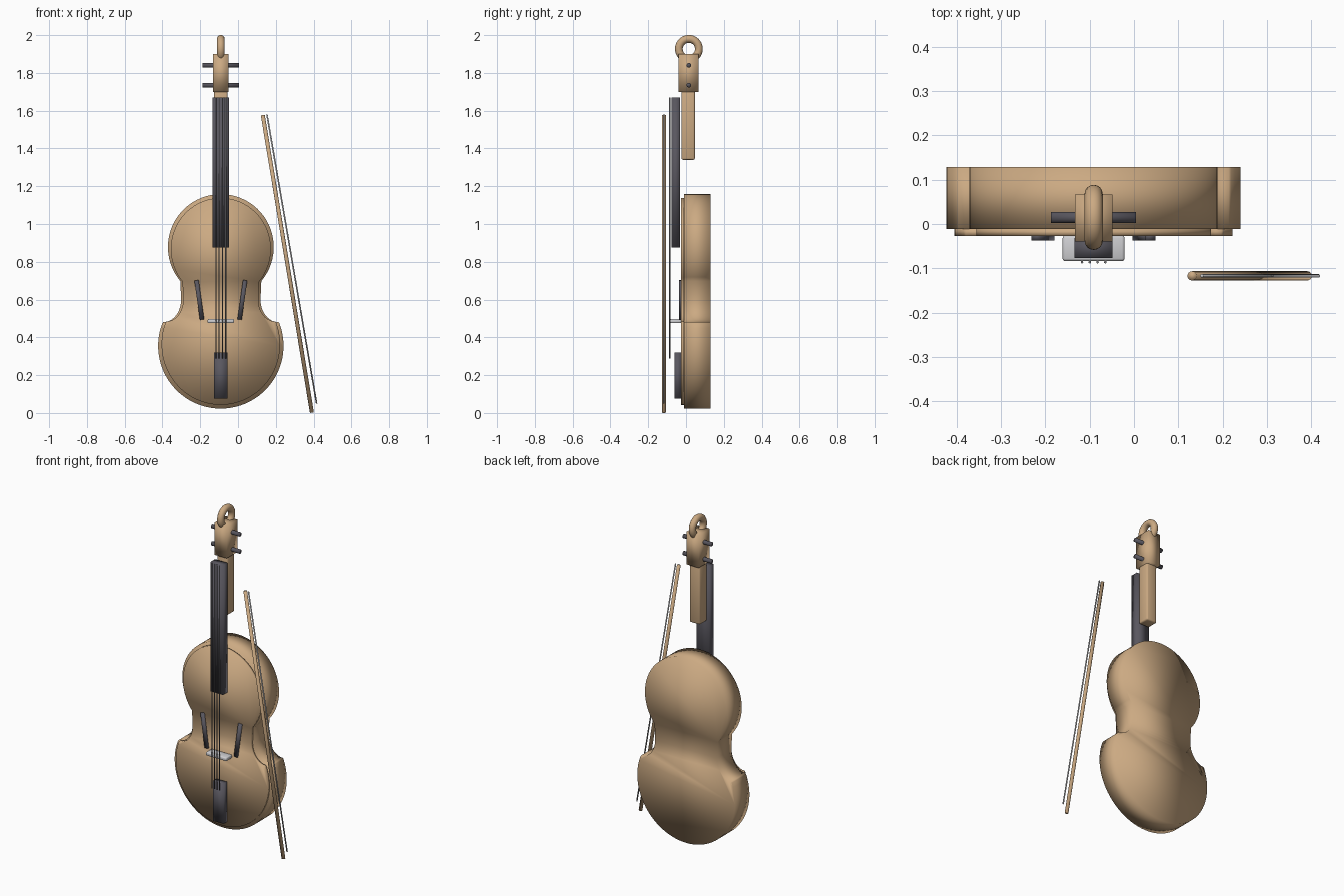
import bpy, bmesh, math
from mathutils import Vector

if "Cube" in bpy.data.objects:
    bpy.data.objects.remove(bpy.data.objects["Cube"])

CX = -0.091   # centre line of the violin


def material(name, rgb):
    m = bpy.data.materials.new(name)
    m.diffuse_color = (*rgb, 1)
    m.use_nodes = True
    m.node_tree.nodes["Principled BSDF"].inputs["Base Color"].default_value = m.diffuse_color
    return m


WOOD = material("tan_wood", (0.60, 0.40, 0.225))
DARK = material("dark_ebony", (0.10, 0.095, 0.115))
PALE = material("pale_grey", (0.62, 0.62, 0.64))
STEEL = material("string_grey", (0.30, 0.30, 0.32))


def finish(bm, name, mat):
    bmesh.ops.recalc_face_normals(bm, faces=bm.faces)
    me = bpy.data.meshes.new(name)
    bm.to_mesh(me)
    bm.free()
    me.shade_smooth()   # soft shading over every face, as in the model
    me.materials.append(mat)
    ob = bpy.data.objects.new(name, me)
    bpy.context.collection.objects.link(ob)
    return ob


def box(name, mat, x, y, z, bevel=0):
    bm = bmesh.new()
    bmesh.ops.create_cube(bm, size=1)
    for v in bm.verts:
        v.co = Vector(r[0] + (c + 0.5) * (r[1] - r[0]) for c, r in zip(v.co, (x, y, z)))
    if bevel:
        bmesh.ops.bevel(bm, geom=bm.edges[:], offset=bevel, segments=2,
                        profile=0.5, affect='EDGES')
    return finish(bm, name, mat)


def rod(name, mat, a, b, r, sides=16):
    a, b = Vector(a), Vector(b)
    bm = bmesh.new()
    bmesh.ops.create_cone(bm, cap_ends=True, segments=sides, radius1=r, radius2=r,
                          depth=(b - a).length)
    ob = finish(bm, name, mat)
    ob.location = (a + b) / 2
    ob.rotation_euler = (b - a).to_track_quat('Z', 'Y').to_euler()
    return ob


def arc(cx, cz, rx, rz, a0, a1, n):
    return [(cx + rx * math.cos(math.radians(a0 + (a1 - a0) * i / n)),
             cz + rz * math.sin(math.radians(a0 + (a1 - a0) * i / n))) for i in range(n + 1)]


# right half of the body outline: lower bout, corner curve, waist, upper bout
half = arc(0, 0.355, 0.332, 0.332, -90, 21, 24)
half += arc(0.305, 0.60, 0.095, 0.12, 270, 180, 10)
half += arc(0, 0.878, 0.28, 0.28, -40, 90, 24)
outline = half + [(-x, z) for x, z in half[-2:0:-1]]


def slab(name, y0, y1, sx=1, sz=1):
    bm = bmesh.new()
    f = bm.faces.new([bm.verts.new((CX + x * sx, y0, 0.59 + (z - 0.59) * sz))
                      for x, z in outline])
    ext = bmesh.ops.extrude_face_region(bm, geom=[f], use_keep_orig=True)
    for v in ext['geom']:
        if isinstance(v, bmesh.types.BMVert):
            v.co.y = y1
    return finish(bm, name, WOOD)


# body and top plate
slab("body", -0.011, 0.129)
slab("top_plate", -0.027, -0.011, 0.945, 0.965)

# neck, pegbox and scroll
box("neck", WOOD, (CX - 0.035, CX + 0.035), (-0.024, 0.047), (1.34, 1.72), 0.008)
box("pegbox", WOOD, (CX - 0.042, CX + 0.042), (-0.04, 0.067), (1.70, 1.90))
bpy.ops.mesh.primitive_torus_add(major_radius=0.053, minor_radius=0.0205,
                                 major_segments=40, minor_segments=16,
                                 location=(CX, 0.015, 1.927),
                                 rotation=(0, math.pi / 2, 0))
scroll = bpy.context.object
scroll.name = "scroll"
scroll.data.shade_smooth()
scroll.data.materials.append(WOOD)

# tuning pegs
for i, z in enumerate((1.735, 1.84)):
    rod(f"tuning_peg_{i + 1}", DARK, (CX - 0.096, 0.015, z), (CX + 0.096, 0.015, z), 0.0125)

# fingerboard, tailpiece and bridge
box("fingerboard", DARK, (CX - 0.043, CX + 0.043), (-0.077, -0.032), (0.875, 1.67))
box("tailpiece", DARK, (CX - 0.036, CX + 0.036), (-0.062, -0.025), (0.075, 0.32))
box("bridge", PALE, (CX - 0.07, CX + 0.07), (-0.084, -0.026), (0.475, 0.497), 0.006)

# sound holes, mirrored
for name, s in (("left", -1), ("right", 1)):
    hole = box(f"{name}_sound_hole", DARK, (-0.0115, 0.0115), (-0.008, 0.008), (-0.105, 0.105))
    hole.location = (CX + s * 0.114, -0.029, 0.598)
    hole.rotation_euler = (0, s * 0.14, 0)

# strings
for i in range(4):
    x = CX + (i - 1.5) * 0.0175
    rod(f"string_{i + 1}", STEEL, (x, -0.086, 0.287), (x, -0.086, 1.67), 0.003, 8)

# bow
rod("bow_stick", WOOD, (0.391, -0.117, 0.002), (0.131, -0.117, 1.577), 0.0105)
rod("bow_hair", PALE, (0.416, -0.117, 0.05), (0.153, -0.117, 1.58), 0.004, 8)
